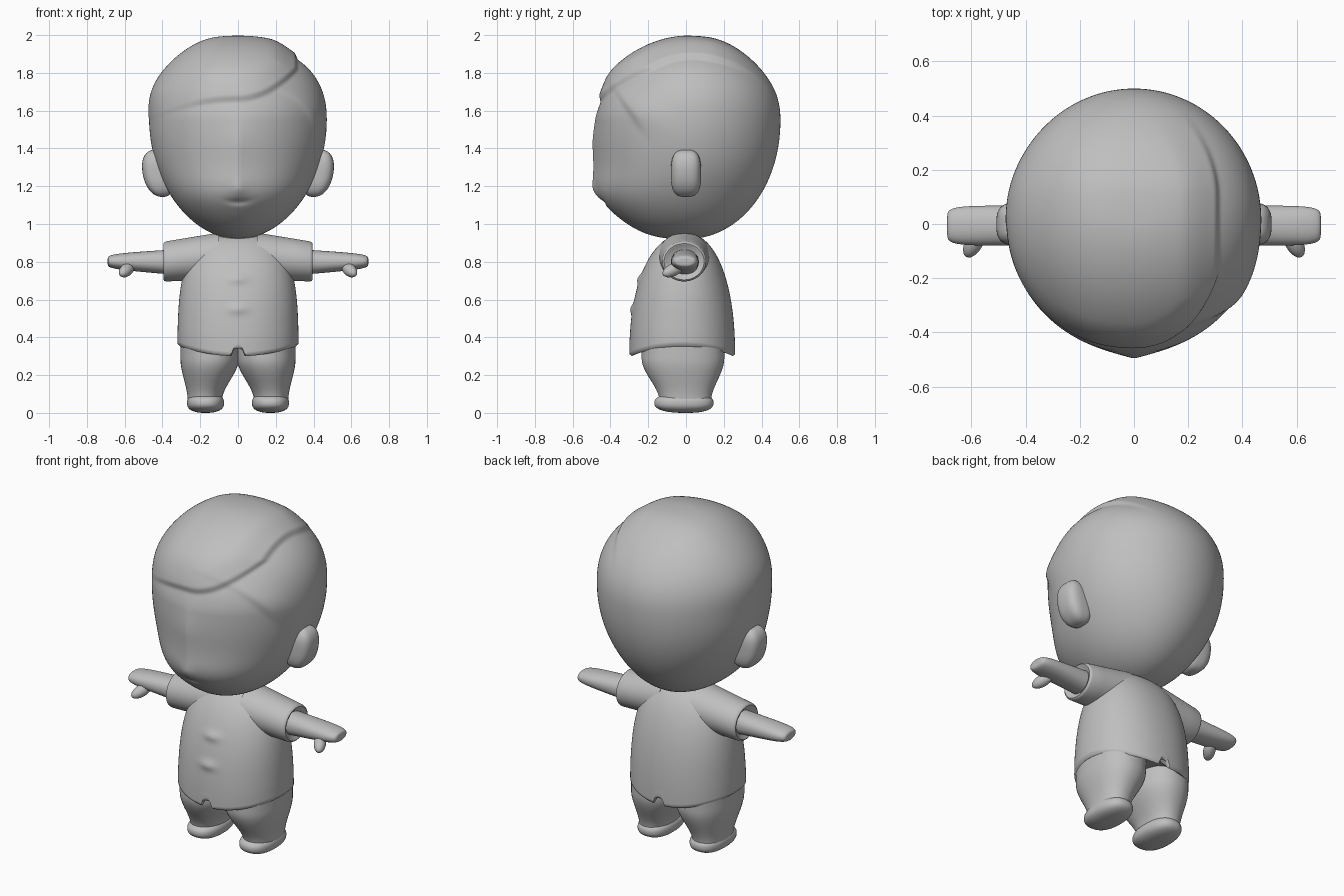
import bpy, bmesh, math
from mathutils import Vector

cube = bpy.data.objects.get("Cube")
if cube:
    bpy.data.objects.remove(cube, do_unlink=True)

GREY = (0.52, 0.52, 0.52, 1)
clay = bpy.data.materials.new("grey_clay")
clay.use_nodes = True
clay.diffuse_color = GREY
clay.node_tree.nodes["Principled BSDF"].inputs["Base Color"].default_value = GREY


def smooth(low, high, value):
    t = min(max((value - low) / (high - low), 0), 1)
    return t * t * (3 - 2 * t)


def bump(value, centre, width):
    return math.exp(-((value - centre) / width) ** 2)


def dome(u, power):
    """Superelliptic falloff from one at u = 0 to zero at u = 1."""
    return max(1 - abs(u) ** power, 0) ** (1 / power)


def sweep(start, end, count):
    """Sines of evenly spaced angles, so that rings crowd at rounded ends."""
    return [math.sin(math.pi / 2 * (start + (end - start) * k / count)) for k in range(count + 1)]


def signed_power(value, power):
    return math.copysign(abs(value) ** (2 / power), value)


def finish(obj, mirror):
    obj.data.materials.append(clay)
    if mirror:
        obj.modifiers.new("Mirror", "MIRROR")
    bpy.ops.object.select_all(action="DESELECT")
    obj.select_set(True)
    bpy.context.view_layer.objects.active = obj
    bpy.ops.object.shade_smooth_by_angle(angle=math.radians(50))


def loft(name, sections, along="z", sides=48, power=2, deform=None, mirror=False):
    """Skin sections given as (position, centre, half size, front y, back y)."""
    bm = bmesh.new()
    rings = []
    for position, centre, half, front, back in sections:
        ring = []
        for k in range(sides):
            angle = math.tau * (k + 0.5) / sides
            across = centre + half * signed_power(math.cos(angle), power)
            y = (front + back) / 2 + (back - front) / 2 * signed_power(math.sin(angle), power)
            point = Vector((across, y, position) if along == "z" else (position, y, across))
            ring.append(bm.verts.new(deform(point) if deform else point))
        rings.append(ring)
    for lower, upper in zip(rings, rings[1:]):
        for k in range(sides):
            after = (k + 1) % sides
            bm.faces.new((lower[k], lower[after], upper[after], upper[k]))
    bm.faces.new(rings[0])
    bm.faces.new(rings[-1])
    bmesh.ops.recalc_face_normals(bm, faces=bm.faces)
    mesh = bpy.data.meshes.new(name)
    bm.to_mesh(mesh)
    bm.free()
    obj = bpy.data.objects.new(name, mesh)
    bpy.context.collection.objects.link(obj)
    finish(obj, mirror)


# Head: egg with a fuller jaw at the front
def head_section(s):
    z = 1.55 + s * (0.4 if s > 0 else 0.63)
    width_power, front_power, back_power = (2.3, 1.8, 2.2) if s > 0 else (1.93, 2.6, 2.05)
    jaw = 0.045 * bump(z, 1.14, 0.13)
    front = -0.472 * dome(s, front_power) - jaw
    return z, 0, 0.47 * dome(s, width_power), front, 0.5 * dome(s, back_power)


def hairline(x):
    return 1.65 + x * abs(x) * (1.7 if x > 0 else 0.5)


def shape_head(point):
    x, y, z = point
    outward = (point - Vector((0, 0, 1.45))).normalized()
    # Swept fringe with a side parting that fades towards the back
    edge = 0.31 - 1.2 * max(y - 0.1, 0) ** 2 - x
    if y < 0:
        edge = min(edge, z - hairline(x))
    hair = 0.047 * smooth(1.5, 1.7, z) * (0.45 * smooth(-0.01, 0.025, edge) + 0.55 * smooth(0, 0.16, edge))
    hair *= (1 - smooth(0.1, 0.46, y)) * (1 - 0.75 * smooth(0.1, 0.4, -x))
    # Low step of hair at the left temple
    if x > 0:
        temple = y + 0.38 - (1.72 - z) * 0.67
        hair += 0.014 * smooth(-0.02, 0.02, temple) * (1 - smooth(0, 0.25, temple)) * bump(z, 1.6, 0.1)
    shaped = point + outward * hair
    # Centre ridge, nose and smile
    if y < -0.2:
        ridge = math.exp(-abs(x) / 0.1) * smooth(1.06, 1.25, z) * (1 - smooth(1.4, 1.65, z))
        nose = bump(x, 0, 0.04) * bump(z, 1.18, 0.04)
        smile = bump(x, 0, 0.06) * bump(z, 1.115 + 2 * x * x, 0.014)
        shaped.y += 0.012 * smile - 0.01 * nose - 0.028 * ridge
    return shaped


loft("head", [head_section(s) for s in sweep(-0.99, 0.99, 150)], sides=160, deform=shape_head)


# Ears: rounded slabs that bulge outwards
def ear_section(s):
    scale = dome(s, 3)
    return 1.268 + 0.125 * s, 0.42 + 0.02 * s, 0.085 * dome(s, 2.2), -0.08 * scale, 0.08 * scale


loft("ear", [ear_section(s) for s in sweep(-0.97, 0.97, 24)], power=3, mirror=True)

# Neck
loft("neck", [(z, 0, 0.12, -0.1, 0.08) for z in (0.88, 1.02)])


# Shirt: domed barrel with a curved hem, small vents and two fasteners
def shirt_section(u, scale=1):
    depth = dome(u, 2.2) * scale
    return 0.3 + 0.65 * u, 0, 0.32 * dome(u, 3.2) * scale, -0.3 * depth, 0.26 * depth


def shape_shirt(point):
    x, y, z = point
    shaped = point.copy()
    shaped.z += 0.55 * x * x * (1 - smooth(0.32, 0.5, z))
    shaped.z += 0.04 * (1 - smooth(0.32, 0.4, z)) * (1 - smooth(0.018, 0.036, abs(x)))
    if y < 0:
        fasteners = bump(z, 0.55, 0.025) + bump(z, 0.71, 0.025)
        shaped.y -= 0.013 * bump(x, 0, 0.05) * fasteners
    return shaped


hem = [shirt_section(0.08, 0.75), shirt_section(0.02, 0.9), shirt_section(0, 0.96)]
body = [shirt_section(u) for u in sweep(0.01, 0.92, 70)]
loft("shirt", hem + body, sides=160, power=2.15, deform=shape_shirt)


# Short sleeves with a hollow cuff
def sleeve_section(x, radius):
    return x, 0.84 - 0.1 * x, radius, -0.01 - 1.1 * radius, 1.1 * radius - 0.01


outside = [sleeve_section(x, 0.131 - 0.065 * x) for x in (0.1, 0.2, 0.3, 0.38)]
cuff = [sleeve_section(x, r) for x, r in ((0.39, 0.103), (0.395, 0.096), (0.39, 0.085), (0.37, 0.06))]
loft("sleeve", outside + cuff, along="x", mirror=True)


# Arms tapering into mitten hands
def arm_section(t):
    width = 0.074 * dome(t, 7)
    height = (0.07 - 0.03 * t) * dome(t, 6)
    return 0.3 + 0.39 * t, 0.798 + 0.004 * t, height, -0.006 - width, width - 0.006


loft("arm", [arm_section(t) for t in sweep(0, 0.99, 30)], along="x", power=2.2, mirror=True)

# Thumbs
bpy.ops.mesh.primitive_uv_sphere_add(segments=24, ring_count=16, location=(0.59, -0.068, 0.757),
                                     rotation=(0.4, 0, 0.5), scale=(0.033, 0.065, 0.033))
thumb = bpy.context.object
thumb.name = "thumb"
bpy.ops.object.transform_apply(location=True, rotation=True, scale=True)
finish(thumb, True)


# Trouser legs flaring up and joining at the hips
def leg_section(t):
    flare = smooth(0, 0.63, t)
    return (0.06 + 0.36 * t, 0.176 - 0.026 * flare, 0.09 + 0.065 * flare,
            -0.14 - 0.095 * flare, 0.133 + 0.07 * flare)


loft("trouser_leg", [leg_section(k / 24) for k in range(25)], power=2.2, mirror=True)


# Feet: flattened rounded pads
def foot_section(s):
    scale = dome(s, 2.5)
    return 0.053 + 0.053 * s, 0.172, 0.098 * scale, -0.168 * scale, 0.146 * scale


loft("foot", [foot_section(s) for s in sweep(-1, 1, 24)[1:-1]], power=2.4, mirror=True)
